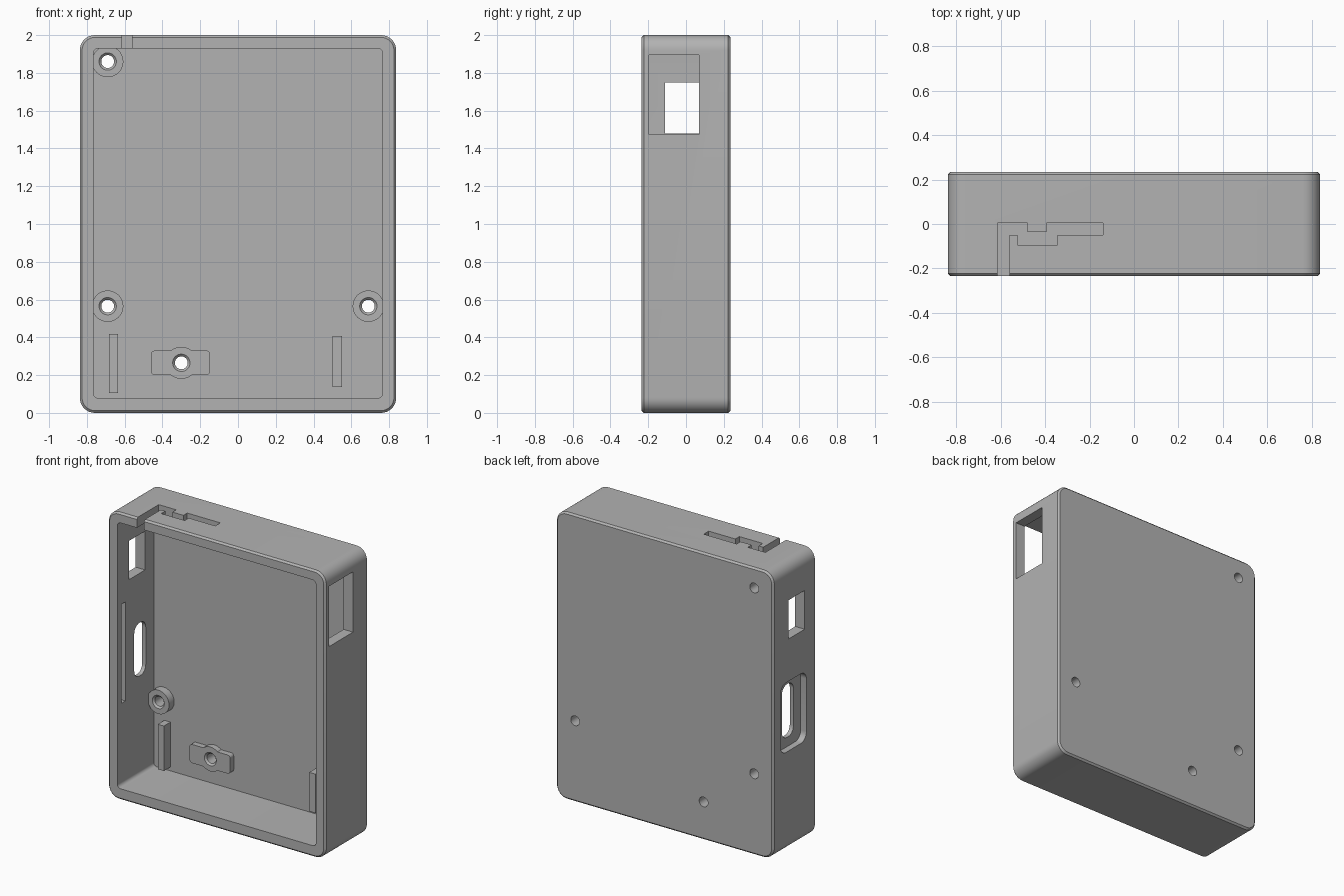
import bpy, bmesh, math

default = bpy.data.objects.get("Cube")
if default:
    bpy.data.objects.remove(default, do_unlink=True)

grey = bpy.data.materials.new("plain grey")
grey.use_nodes = True
colour = (0.45, 0.45, 0.45, 1)
grey.diffuse_color = colour
grey.node_tree.nodes["Principled BSDF"].inputs["Base Color"].default_value = colour

HALF_W, HALF_D, HEIGHT = 0.8375, 0.235, 2.0
INNER = 0.765      # half width of the cavity
FLOOR = 0.165      # inner face of the back wall


def rounded(a0, a1, b0, b1, r=0.0, n=8):
    """Outline of a rectangle with rounded corners."""
    if r == 0:
        return [(a0, b0), (a1, b0), (a1, b1), (a0, b1)]
    pts = []
    corners = [(a1 - r, b1 - r), (a0 + r, b1 - r), (a0 + r, b0 + r), (a1 - r, b0 + r)]
    for q, (ca, cb) in enumerate(corners):
        for i in range(n + 1):
            t = math.pi / 2 * (q + i / n)
            pts.append((ca + r * math.cos(t), cb + r * math.sin(t)))
    return pts


def circle(a, b, r, n=40):
    return [(a + r * math.cos(2 * math.pi * i / n), b + r * math.sin(2 * math.pi * i / n))
            for i in range(n)]


def prism(name, outline, axis, lo, hi, chamfer=0.0, end_outline=None):
    """Solid between two outlines along an axis; chamfer cuts the end rims."""
    def place(p, d):
        a, b = p
        return {"x": (d, a, b), "y": (a, d, b), "z": (a, b, d)}[axis]
    bm = bmesh.new()
    n = len(outline)
    start = [bm.verts.new(place(p, lo)) for p in outline]
    end = [bm.verts.new(place(p, hi)) for p in end_outline or outline]
    caps = [bm.faces.new(start), bm.faces.new(end)]
    for i in range(n):
        j = (i + 1) % n
        bm.faces.new((start[i], start[j], end[j], end[i]))
    bmesh.ops.recalc_face_normals(bm, faces=bm.faces)
    if chamfer:
        rims = [e for f in caps for e in f.edges]
        bmesh.ops.bevel(bm, geom=rims, offset=chamfer, segments=1,
                        profile=0.5, affect="EDGES")
    mesh = bpy.data.meshes.new(name)
    bm.to_mesh(mesh)
    bm.free()
    mesh.materials.append(grey)
    ob = bpy.data.objects.new(name, mesh)
    bpy.context.collection.objects.link(ob)
    return ob


def activate(ob):
    bpy.ops.object.select_all(action="DESELECT")
    ob.select_set(True)
    bpy.context.view_layer.objects.active = ob


def combine(ob, tool, operation="DIFFERENCE"):
    """Apply a boolean and remove the tool object."""
    tool.hide_render = True
    activate(ob)
    mod = ob.modifiers.new("boolean", "BOOLEAN")
    mod.operation, mod.solver, mod.object = operation, "EXACT", tool
    bpy.ops.object.modifier_apply(modifier=mod.name)
    bpy.data.objects.remove(tool, do_unlink=True)


def drill(ob, x, z, mouth):
    """Screw hole with a countersunk mouth at the given depth."""
    combine(ob, prism("drill", circle(x, z, 0.034), "y", mouth - 0.05, 0.3))
    combine(ob, prism("countersink", circle(x, z, 0.058), "y", mouth - 0.012, mouth + 0.012,
                      end_outline=circle(x, z, 0.034)))


# Outer case, hollowed from the front
case = prism("case", rounded(-HALF_W, HALF_W, 0, HEIGHT, 0.08), "y",
             -HALF_D, HALF_D, chamfer=0.012)
combine(case, prism("cavity", rounded(-INNER, INNER, 0.078, 1.93, 0.025), "y", -0.4, FLOOR))

# Right and left port openings
combine(case, prism("large_port", rounded(-0.195, 0.07, 1.475, 1.895), "x", 0.7, 0.9))
combine(case, prism("small_port", rounded(-0.11, 0.07, 1.48, 1.75), "x", -0.9, -0.7))

# Side connector: outer recess, through slot, and inner groove near the rim
combine(case, prism("recess", rounded(-0.13, 0.155, 0.70, 1.185, 0.06), "x", -0.9, -0.793))
combine(case, prism("slot", rounded(-0.05, 0.077, 0.765, 1.135, 0.055), "x", -0.9, -0.7))
combine(case, prism("groove", rounded(-0.19, -0.147, 0.65, 1.34), "x", -0.80, -0.7))

# Stepped cable slit in the top wall
slit = [(-0.615, -0.3), (-0.56, -0.3), (-0.56, -0.05), (-0.525, -0.05), (-0.525, -0.095),
        (-0.345, -0.095), (-0.345, -0.05), (-0.14, -0.05), (-0.14, 0.005), (-0.395, 0.005),
        (-0.395, -0.037), (-0.48, -0.037), (-0.48, 0.005), (-0.615, 0.005)]
combine(case, prism("slit", slit, "z", 1.9, 2.1))

# Screw bosses on the back wall
parts = [case]
for name, x, z in (("upper_right_boss", -0.69, 1.86),
                   ("lower_right_boss", -0.69, 0.565),
                   ("lower_left_boss", 0.69, 0.565)):
    boss = prism(name, circle(x, z, 0.083), "y", 0.108, FLOOR + 0.01)
    drill(boss, x, z, 0.108)
    combine(case, prism("hole", circle(x, z, 0.034), "y", 0.1, 0.3))
    parts.append(boss)

# Winged boss near the bottom
mount = prism("winged_boss", rounded(-0.46, -0.148, 0.2, 0.33, 0.02), "y", 0.124, FLOOR + 0.01)
combine(mount, prism("hub", circle(-0.3, 0.265, 0.085), "y", 0.124, FLOOR + 0.01), "UNION")
drill(mount, -0.3, 0.265, 0.124)
combine(case, prism("hole", circle(-0.3, 0.265, 0.034), "y", 0.1, 0.3))
parts.append(mount)

# Upright ribs
parts.append(prism("right_rib", rounded(-0.683, -0.636, 0.105, 0.418), "y", 0.092, FLOOR + 0.01))
parts.append(prism("left_rib", rounded(0.50, 0.55, 0.137, 0.408), "y", 0.07, FLOOR + 0.01))

for ob in parts:
    activate(ob)
    bpy.ops.object.shade_smooth_by_angle(angle=math.radians(30))
